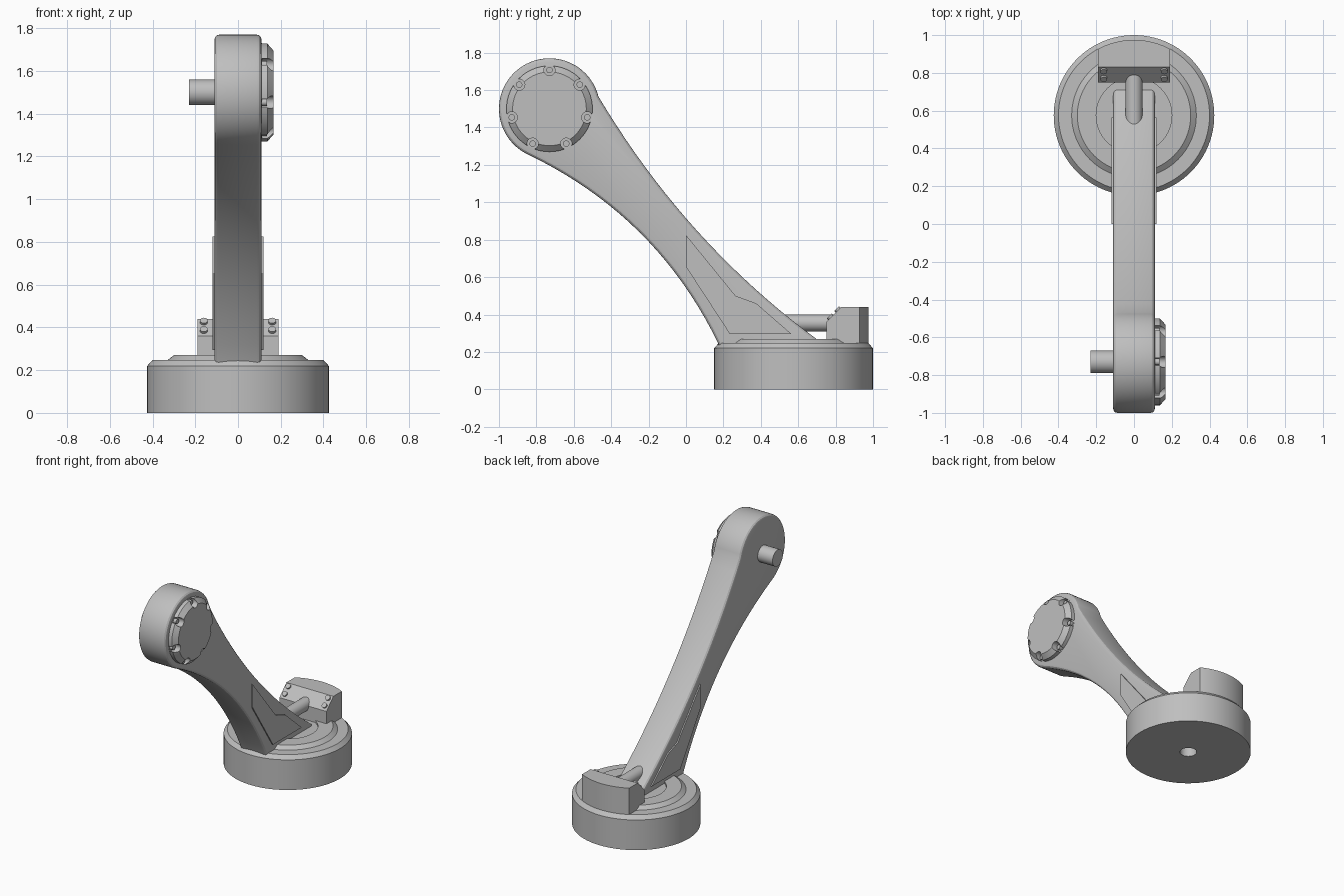
import bpy, bmesh, math
from mathutils import Matrix, Vector

if "Cube" in bpy.data.objects:
    bpy.data.objects.remove(bpy.data.objects["Cube"], do_unlink=True)

GREY = (0.52, 0.52, 0.52, 1)
metal = bpy.data.materials.new("plain grey")
metal.use_nodes = True
metal.diffuse_color = GREY
metal.node_tree.nodes["Principled BSDF"].inputs["Base Color"].default_value = GREY

HEAD = Vector((0, -0.73, 1.5))      # centre of the upper joint
BASE_Y = 0.575                      # centre of the base


def finish(name, bm):
    bmesh.ops.recalc_face_normals(bm, faces=bm.faces)
    mesh = bpy.data.meshes.new(name)
    bm.to_mesh(mesh)
    bm.free()
    mesh.materials.append(metal)
    obj = bpy.data.objects.new(name, mesh)
    bpy.context.collection.objects.link(obj)
    smooth(obj)
    return obj


def activate(obj):
    bpy.ops.object.select_all(action='DESELECT')
    obj.select_set(True)
    bpy.context.view_layer.objects.active = obj


def smooth(obj):
    activate(obj)
    bpy.ops.object.shade_smooth_by_angle(angle=math.radians(25))


def lathe(name, profile, place, axis=(0, 0, 1), steps=64):
    """Turn (radius, height) points about an axis through place."""
    bm = bmesh.new()
    verts = [bm.verts.new((r, 0, h)) for r, h in profile]
    edges = [bm.edges.new(pair) for pair in zip(verts, verts[1:])]
    bmesh.ops.spin(bm, geom=verts + edges, cent=(0, 0, 0), axis=(0, 0, 1),
                   angle=math.tau, steps=steps)
    bmesh.ops.remove_doubles(bm, verts=bm.verts, dist=1e-5)
    turn = Vector((0, 0, 1)).rotation_difference(Vector(axis)).to_matrix().to_4x4()
    bm.transform(Matrix.Translation(place) @ turn)
    return finish(name, bm)


def cylinder(name, radius, length, place, axis, steps=32):
    return lathe(name, [(0, 0), (radius, 0), (radius, length), (0, length)],
                 place, axis, steps)


def prism(name, outline, x0, x1, bevel=0, bevel_above=0):
    """Extrude a (y, z) outline along x, optionally rounding its side rims."""
    bm = bmesh.new()
    face = bm.faces.new([bm.verts.new((x0, y, z)) for y, z in outline])
    out = bmesh.ops.extrude_face_region(bm, geom=[face])
    moved = [v for v in out["geom"] if isinstance(v, bmesh.types.BMVert)]
    bmesh.ops.translate(bm, verts=moved, vec=(x1 - x0, 0, 0))
    if bevel:
        rims = [e for e in bm.edges
                if abs(e.verts[0].co.x - e.verts[1].co.x) < 1e-6
                and max(v.co.z for v in e.verts) > bevel_above]
        bmesh.ops.bevel(bm, geom=rims, offset=bevel, segments=3, profile=0.5,
                        affect='EDGES')
    return finish(name, bm)


def boolean(obj, cutter, operation):
    mod = obj.modifiers.new("cut", 'BOOLEAN')
    mod.operation, mod.object, mod.solver = operation, cutter, 'EXACT'
    activate(obj)
    bpy.ops.object.modifier_apply(modifier=mod.name)
    bpy.data.objects.remove(cutter, do_unlink=True)
    smooth(obj)


def bezier(a, c, b, n=20):
    a, c, b = Vector(a), Vector(c), Vector(b)
    return [tuple(a * (1 - t) ** 2 + c * 2 * t * (1 - t) + b * t * t)
            for t in (i / n for i in range(n + 1))]


# Round base: chamfered rim, raised ring, shallow centre and underside hole
lathe("base", [(0, 0.1), (0.057, 0.1), (0.057, 0), (0.425, 0), (0.425, 0.22),
               (0.4, 0.247), (0.33, 0.247), (0.3, 0.27), (0.2, 0.27),
               (0.2, 0.255), (0, 0.255)], (0, BASE_Y, 0), steps=96)

# Arm: round head running into two curved edges
arc = [(HEAD.y + 0.27 * math.cos(a), HEAD.z + 0.27 * math.sin(a))
       for a in (math.radians(14 + 231 * i / 40) for i in range(41))]
lower = bezier(arc[-1], (-0.16, 0.927), (0.17, 0.25))
upper = bezier((0.71, 0.26), (0, 0.78), arc[0])
prism("arm", arc + lower[1:] + [(0.19, 0.2), (0.71, 0.2)] + upper[:-1],
      -0.11, 0.11, bevel=0.022, bevel_above=0.21)

# Thin stiffening plates on both sides of the arm
plate = [(0, 0.825), (0, 0.655), (0.235, 0.295), (0.565, 0.295),
         (0.375, 0.46), (0.265, 0.5)]
for side, sign in (("left", 1), ("right", -1)):
    prism("side_plate_" + side, plate, sign * 0.105, sign * 0.119)

# Joint cover with bolt pockets round its chamfered rim
cover = lathe("joint_cover", [(0, 0.1), (0.23, 0.1), (0.23, 0.137),
                              (0.197, 0.167), (0, 0.167)], (0, HEAD.y, HEAD.z), (1, 0, 0))
for i in range(7):
    a = math.pi / 2 + math.tau * i / 7
    spot = HEAD + 0.207 * Vector((0, math.cos(a), math.sin(a)))
    pocket = cylinder("pocket", 0.03, 0.1, spot + Vector((0.112, 0, 0)), (1, 0, 0))
    boolean(cover, pocket, 'DIFFERENCE')
    cylinder(f"cover_bolt_{i + 1}", 0.017, 0.035, spot + Vector((0.1, 0, 0)),
             (1, 0, 0), 20)

# Shaft on the other side of the joint
cylinder("joint_shaft", 0.06, 0.13, HEAD + Vector((-0.1, 0, 0)), (-1, 0, 0))

# Rear block, trimmed to follow the base's round edge
block = prism("rear_block", [(0.75, 0.24), (0.75, 0.36), (0.83, 0.44),
                             (1.02, 0.44), (1.02, 0.24)], -0.19, 0.19)
trim = cylinder("trim", 0.4, 0.6, (0, BASE_Y, 0), (0, 0, 1), 96)
boolean(block, trim, 'INTERSECT')

# Bolts on the block's slanted face
for x in (-0.16, 0.16):
    for z in (0.384, 0.424):
        cylinder("block_bolt", 0.018, 0.022, (x, z + 0.39 + 0.007, z - 0.007),
                 (0, -1, 1), 20)

# Rod joining the block to the arm
cylinder("brace_rod", 0.045, 0.42, (0, 0.82, 0.355), (0, -1, 0))
